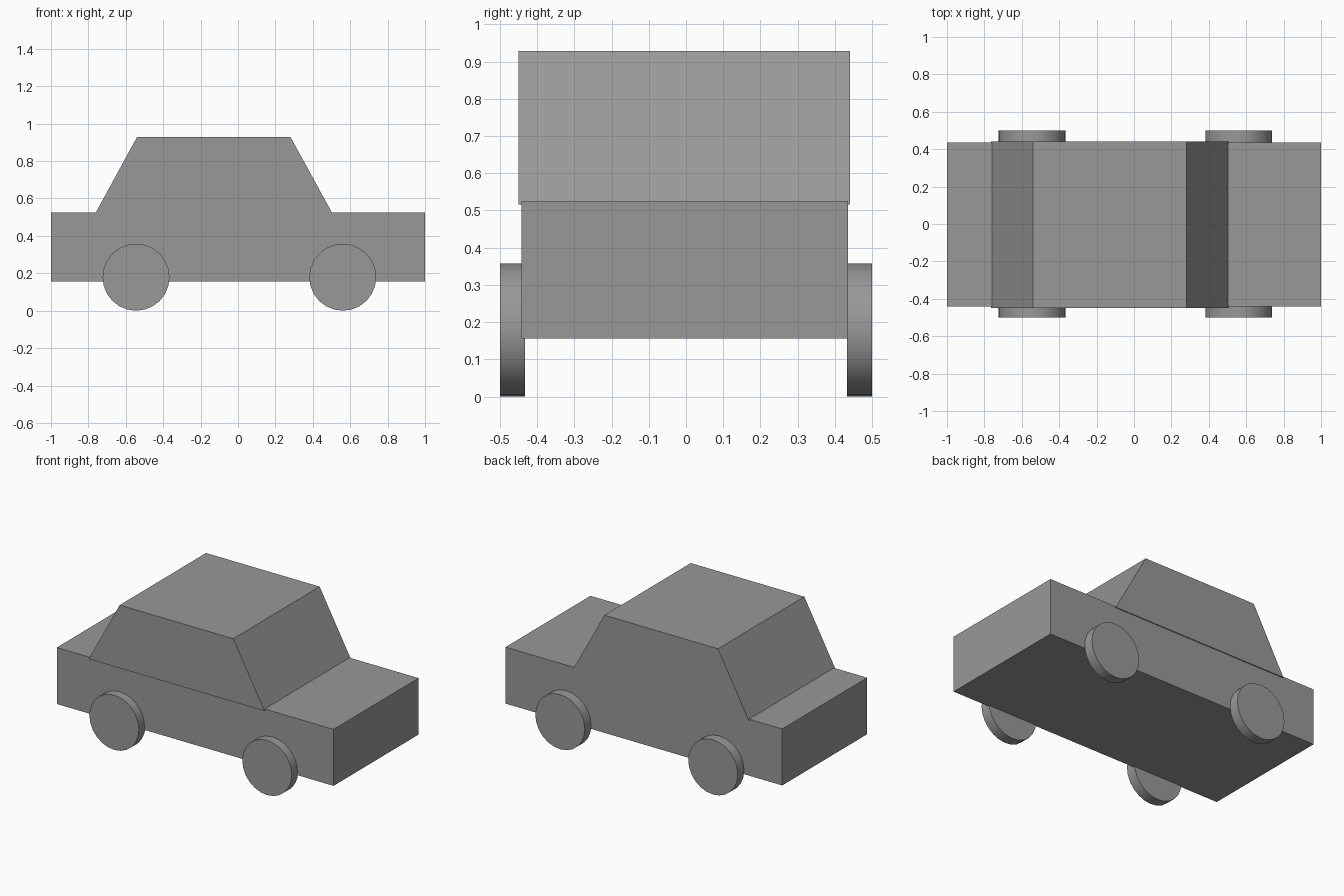
import bpy, bmesh
from math import radians
from mathutils import Matrix

if "Cube" in bpy.data.objects:
    bpy.data.objects.remove(bpy.data.objects["Cube"])

grey = bpy.data.materials.new("dark_grey")
grey.diffuse_color = (0.315, 0.315, 0.315, 1)
grey.use_nodes = True
grey.node_tree.nodes["Principled BSDF"].inputs["Base Color"].default_value = grey.diffuse_color


def finish(bm, name):
    bmesh.ops.recalc_face_normals(bm, faces=bm.faces)
    mesh = bpy.data.meshes.new(name)
    bm.to_mesh(mesh)
    bm.free()
    mesh.materials.append(grey)
    obj = bpy.data.objects.new(name, mesh)
    bpy.context.collection.objects.link(obj)
    return obj


def extrude_profile(name, profile, y0, y1):
    """Extrude an (x, z) outline along y."""
    bm = bmesh.new()
    face = bm.faces.new([bm.verts.new((x, y0, z)) for x, z in profile])
    ext = bmesh.ops.extrude_face_region(bm, geom=[face])["geom"]
    bmesh.ops.translate(bm, vec=(0, y1 - y0, 0),
                        verts=[v for v in ext if isinstance(v, bmesh.types.BMVert)])
    return finish(bm, name)


def wheel(name, x, y):
    radius, width = 0.179, 0.067
    bm = bmesh.new()
    bmesh.ops.create_cone(bm, cap_ends=True, segments=24, radius1=radius,
                          radius2=radius, depth=width,
                          matrix=Matrix.Rotation(radians(90), 4, 'X'))
    obj = finish(bm, name)
    obj.location = (x, y, radius)
    bpy.ops.object.select_all(action='DESELECT')
    obj.select_set(True)
    bpy.context.view_layer.objects.active = obj
    bpy.ops.object.shade_smooth_by_angle(angle=radians(30))


# Lower body box
extrude_profile("body", [(-1, 0.156), (1, 0.156), (1, 0.525), (-1, 0.525)],
                -0.442, 0.435)

# Cabin with sloped ends, slightly wider than the body
extrude_profile("cabin", [(-0.765, 0.516), (0.507, 0.516), (0.281, 0.928), (-0.54, 0.928)],
                -0.45, 0.441)

# Four wheels
for end, x in (("rear", -0.545), ("front", 0.56)):
    for side, s in (("right", -1), ("left", 1)):
        wheel(f"{end}_{side}_wheel", x, s * 0.4665)
